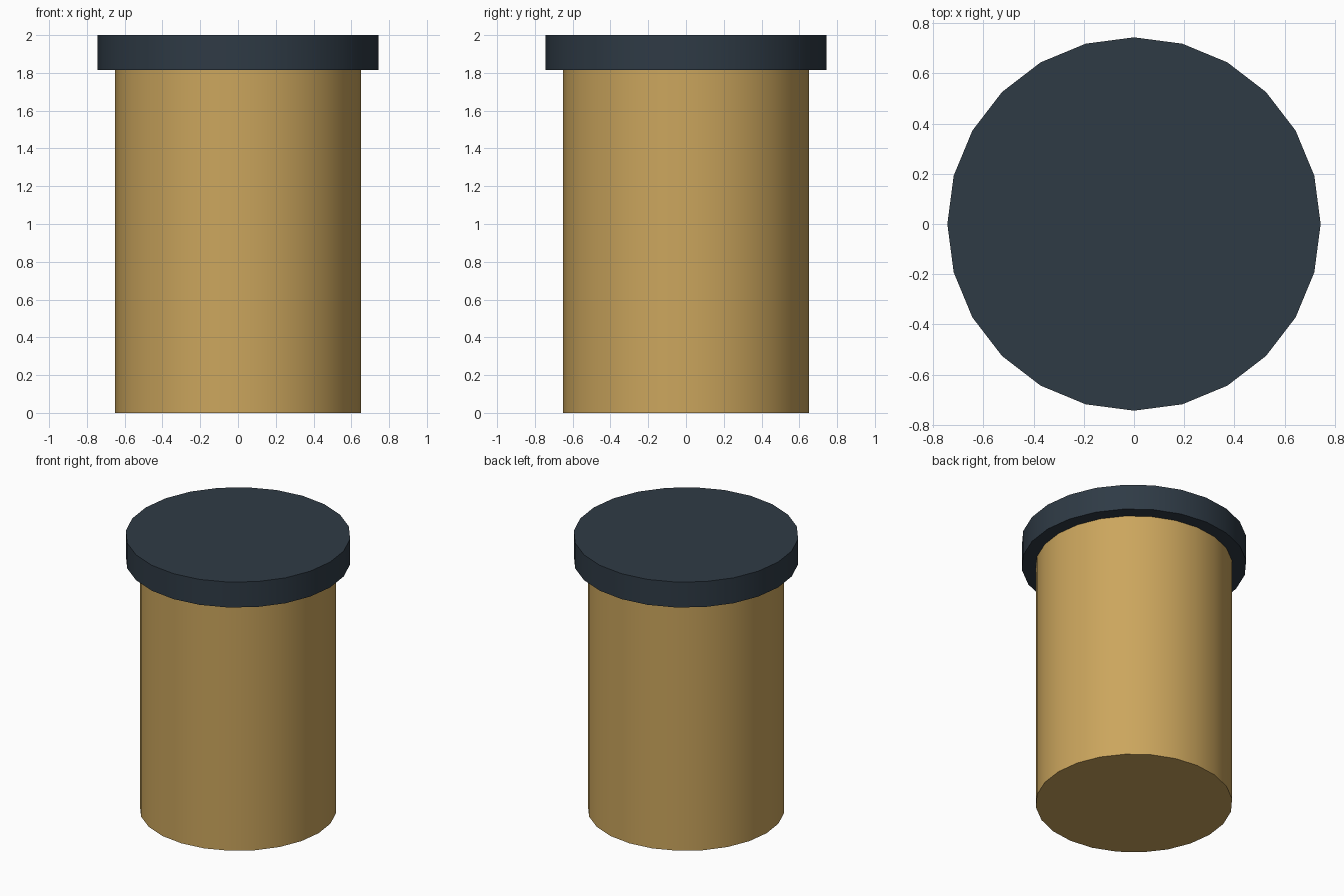
import bpy
import math

if "Cube" in bpy.data.objects:
    bpy.data.objects.remove(bpy.data.objects["Cube"])

SIDES = 24


def material(name, color):
    mat = bpy.data.materials.new(name)
    mat.diffuse_color = (*color, 1.0)
    mat.use_nodes = True
    mat.node_tree.nodes["Principled BSDF"].inputs["Base Color"].default_value = mat.diffuse_color
    return mat


def drum(name, radius, bottom, top, mat):
    """Capped upright cylinder with smooth sides and sharp rims."""
    bpy.ops.mesh.primitive_cylinder_add(
        vertices=SIDES, radius=radius, depth=top - bottom,
        location=(0, 0, (bottom + top) / 2))
    obj = bpy.context.object
    obj.name = name
    obj.data.materials.append(mat)
    bpy.ops.object.shade_smooth_by_angle(angle=math.radians(30))
    return obj


# Tan container body
drum("jar_body", 0.65, 0.0, 1.815, material("tan", (0.60, 0.38, 0.11)))

# Dark overhanging lid
drum("jar_lid", 0.743, 1.815, 2.0, material("dark_slate", (0.028, 0.043, 0.060)))
